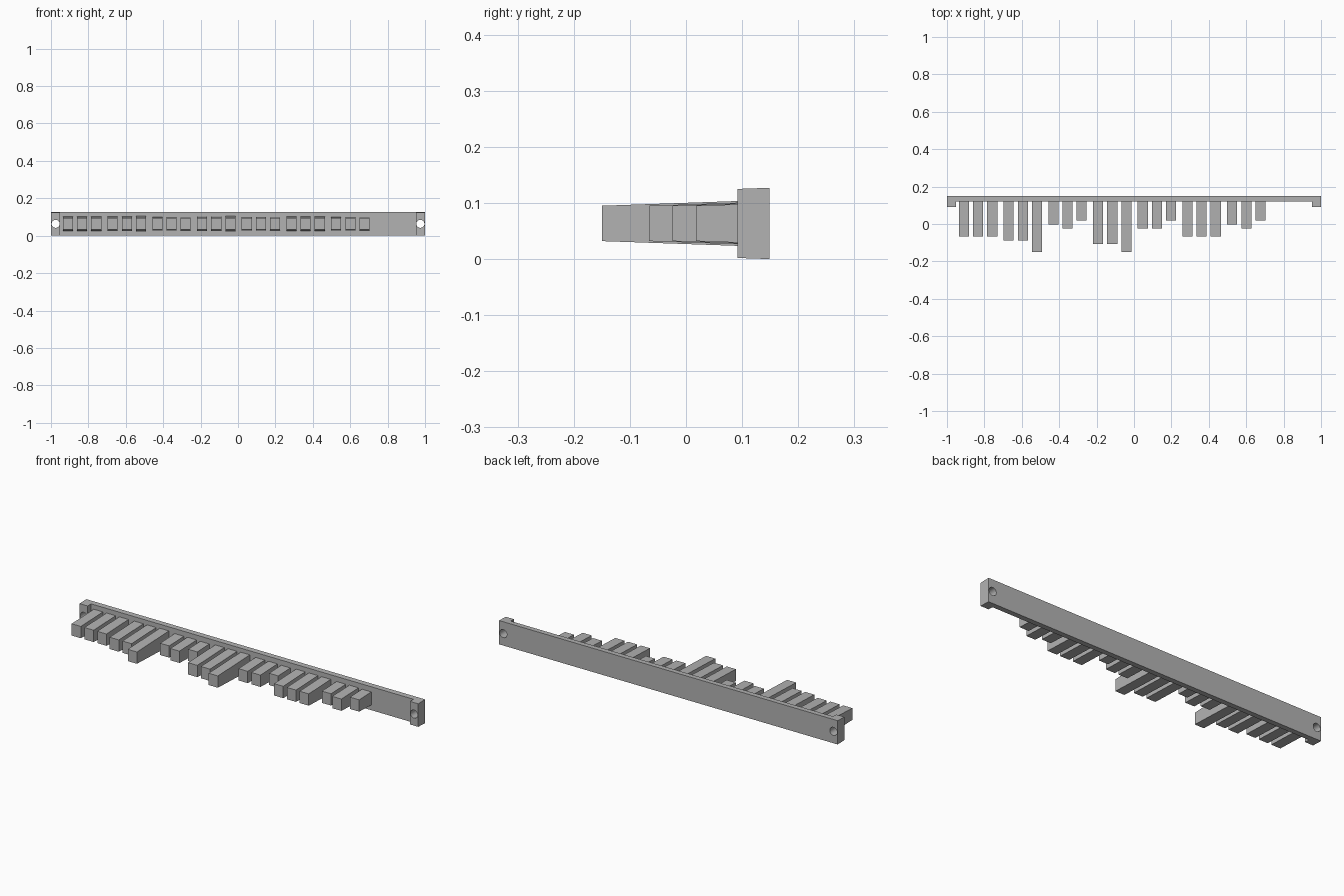
import bpy
import bmesh
import math
from mathutils import Matrix

cube = bpy.data.objects.get("Cube")
if cube:
    bpy.data.objects.remove(cube)

MID_Z = 0.0635
BACK, FACE, LUG_FRONT = 0.149, 0.12, 0.092
DRAFT = math.tan(math.radians(2))
HOLE_X, HOLE_R = 0.975, 0.0215

grey = bpy.data.materials.new("plain grey")
grey.use_nodes = True
colour = (0.45, 0.45, 0.45, 1)
grey.diffuse_color = colour
grey.node_tree.nodes["Principled BSDF"].inputs["Base Color"].default_value = colour


def make_object(name, bm):
    bmesh.ops.recalc_face_normals(bm, faces=bm.faces)
    mesh = bpy.data.meshes.new(name)
    bm.to_mesh(mesh)
    bm.free()
    mesh.materials.append(grey)
    obj = bpy.data.objects.new(name, mesh)
    bpy.context.collection.objects.link(obj)
    return obj


def drafted_prism(name, outline, half_height):
    """Prism over a plan outline, with its half height given as a function of y."""
    bm = bmesh.new()
    rings = [[bm.verts.new((x, y, MID_Z + s * half_height(y))) for x, y in outline]
             for s in (-1, 1)]
    low, high = rings
    bm.faces.new(low)
    bm.faces.new(high)
    n = len(outline)
    for i in range(n):
        j = (i + 1) % n
        bm.faces.new((low[i], low[j], high[j], high[i]))
    return make_object(name, bm)


# Backing rail with a forward lug at each end
right_half = [(0.952, FACE), (0.952, LUG_FRONT), (1, LUG_FRONT), (1, BACK)]
outline = right_half + [(-x, y) for x, y in reversed(right_half)]
rail = drafted_prism("backing_rail", outline,
                     lambda y: MID_Z - (BACK - y) * DRAFT)

# Screw holes through the lugs
bm = bmesh.new()
for side in (-1, 1):
    bmesh.ops.create_cone(
        bm, cap_ends=True, segments=32, radius1=HOLE_R, radius2=HOLE_R, depth=0.3,
        matrix=Matrix.Translation((side * HOLE_X, FACE, MID_Z))
        @ Matrix.Rotation(math.pi / 2, 4, 'X'))
cutter = make_object("screw_hole_cutter", bm)
cutter.hide_render = True
cutter.hide_set(True)
cut = rail.modifiers.new("screw_holes", 'BOOLEAN')
cut.operation = 'DIFFERENCE'
cut.solver = 'EXACT'
cut.object = cutter
bpy.context.view_layer.update()
evaluated = rail.evaluated_get(bpy.context.evaluated_depsgraph_get())
cut_mesh = bpy.data.meshes.new_from_object(evaluated)
rail.modifiers.clear()
rail.data = cut_mesh
bpy.data.objects.remove(cutter)

bpy.context.view_layer.objects.active = rail
rail.select_set(True)
bpy.ops.object.shade_smooth_by_angle(angle=math.radians(30))

# Teeth in groups of three, each length a whole number of steps
groups = ["444", "558", "120", "668", "220", "444", "120"]
for g, group in enumerate(groups):
    for t, steps in enumerate(group):
        x = -0.909 + 0.239 * g + 0.0755 * t
        tip = 0.018 - 0.021 * int(steps)
        w = 0.027
        plan = [(x - w, tip), (x + w, tip), (x + w, FACE + 0.004), (x - w, FACE + 0.004)]
        drafted_prism(f"tooth_{g + 1}_{t + 1}", plan,
                      lambda y: 0.0315 + (y - tip) * DRAFT)
